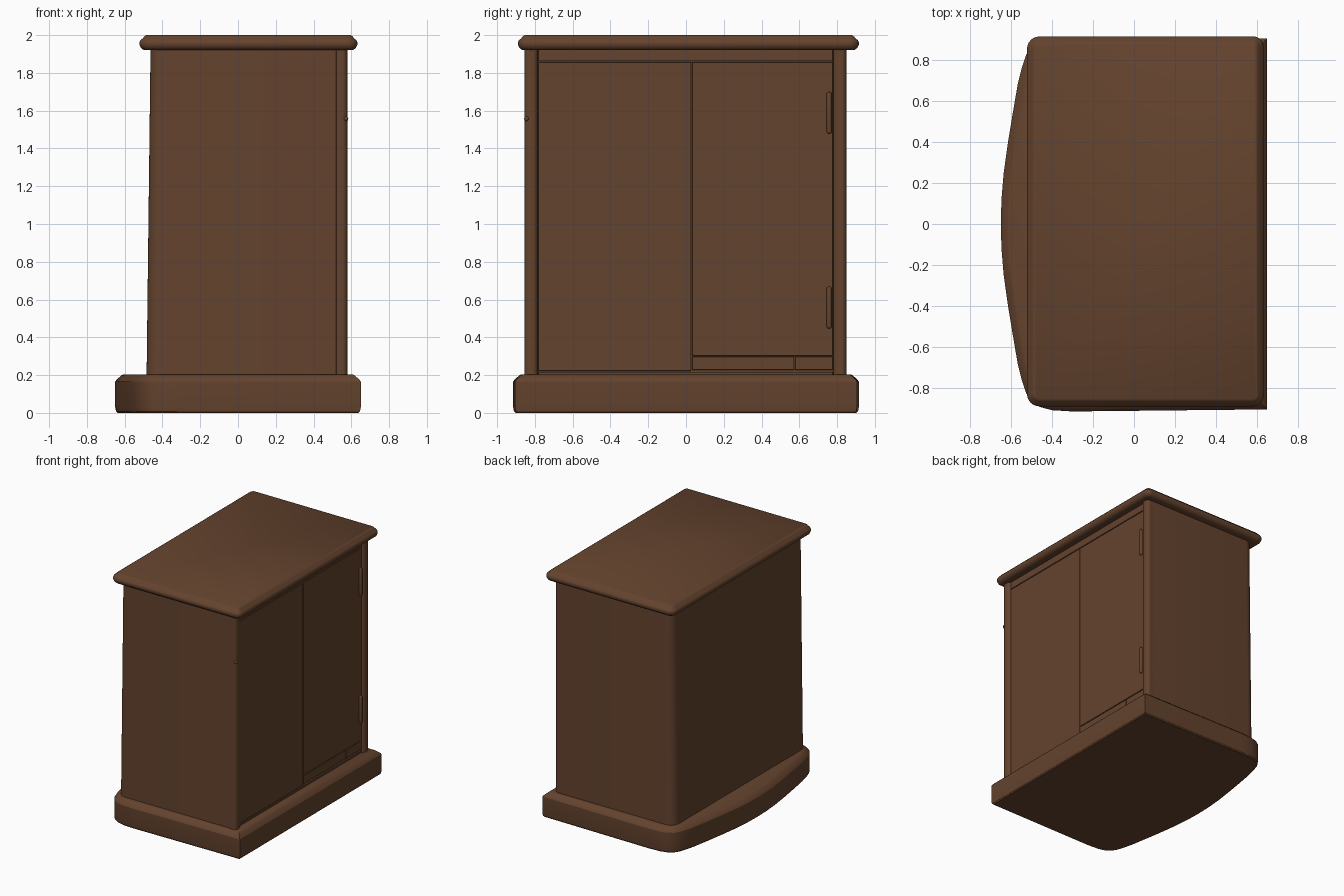
import bpy, bmesh, math
from mathutils import Vector

if "Cube" in bpy.data.objects:
    bpy.data.objects.remove(bpy.data.objects["Cube"])

wood = bpy.data.materials.new("brown wood")
wood.diffuse_color = (0.127, 0.056, 0.027, 1)
wood.use_nodes = True
wood.node_tree.nodes["Principled BSDF"].inputs["Base Color"].default_value = wood.diffuse_color


def finish(obj, angle=35):
    obj.data.materials.append(wood)
    bpy.ops.object.select_all(action='DESELECT')
    obj.select_set(True)
    bpy.context.view_layer.objects.active = obj
    bpy.ops.object.shade_smooth_by_angle(angle=math.radians(angle))
    return obj


def make(name, bm):
    bmesh.ops.recalc_face_normals(bm, faces=bm.faces)
    me = bpy.data.meshes.new(name)
    bm.to_mesh(me)
    bm.free()
    obj = bpy.data.objects.new(name, me)
    bpy.context.collection.objects.link(obj)
    return obj


def rounded_rect(x0, x1, y0, y1, r_left, r_right, n=8):
    """Counter-clockwise outline with its own radius on each x side."""
    pts = []
    for sx, sy, r, a0 in ((1, 1, r_right, 0), (-1, 1, r_left, 90),
                          (-1, -1, r_left, 180), (1, -1, r_right, 270)):
        cx = x1 - r if sx > 0 else x0 + r
        cy = y1 - r if sy > 0 else y0 + r
        for i in range(n + 1):
            a = math.radians(a0 + 90 * i / n)
            pts.append((cx + r * math.cos(a), cy + r * math.sin(a)))
    return pts


def inset(pts, d):
    """Move a counter-clockwise outline inward by d."""
    out, n = [], len(pts)
    for i in range(n):
        p, a, b = Vector(pts[i]), Vector(pts[i - 1]), Vector(pts[(i + 1) % n])
        e, f = (p - a).normalized(), (b - p).normalized()
        n1, n2 = Vector((-e.y, e.x)), Vector((-f.y, f.x))
        out.append(p + (n1 + n2) * d / (1 + n1.dot(n2)))
    return out


def loft(name, outline, profile):
    """Stack the outline along a profile of (inset, z)."""
    bm = bmesh.new()
    rings = [[bm.verts.new((p[0], p[1], z)) for p in inset(outline, d)]
             for d, z in profile]
    n = len(outline)
    for lo, hi in zip(rings, rings[1:]):
        for i in range(n):
            j = (i + 1) % n
            bm.faces.new((lo[i], lo[j], hi[j], hi[i]))
    bm.faces.new(rings[0][::-1])
    bm.faces.new(rings[-1])
    return make(name, bm)


def box(name, x, y, z, bevel, segments=1):
    bm = bmesh.new()
    bmesh.ops.create_cube(bm, size=1)
    for v in bm.verts:
        v.co = [r[0] if c < 0 else r[1] for c, r in zip(v.co, (x, y, z))]
    bmesh.ops.bevel(bm, geom=bm.edges[:], offset=bevel, segments=segments,
                    profile=0.5, affect='EDGES')
    return finish(make(name, bm))


# plinth with a bowed back edge and chamfered top
half = [(0.65, 0.905), (-0.30, 0.915), (-0.40, 0.909), (-0.46, 0.893),
        (-0.50, 0.866), (-0.527, 0.825), (-0.547, 0.765), (-0.568, 0.68),
        (-0.592, 0.54), (-0.615, 0.40), (-0.636, 0.25), (-0.647, 0.12)]
plinth = half + [(-0.65, 0)] + [(x, -y) for x, y in half[::-1]]
finish(loft("plinth", plinth, [(0.012, 0), (0.004, 0.008), (0, 0.03), (0, 0.165),
                               (0.006, 0.175), (0.032, 0.198), (0.04, 0.202)]), 30)

# cabinet body, narrowing a little towards the top
body = loft("cabinet_body", rounded_rect(-0.484, 0.545, -0.85, 0.85, 0.07, 0.004),
            [(0, 0.195), (0, 1.93)])
for v in body.data.vertices:
    if v.co.x < 0 and v.co.z > 1:
        v.co.x += 0.021
finish(body)

# lid with a rounded rim
finish(loft("lid", rounded_rect(-0.522, 0.632, -0.89, 0.915, 0.06, 0.05),
            [(0.04, 1.92), (0.022, 1.922), (0.008, 1.932), (0, 1.948), (0, 1.962),
             (0.006, 1.974), (0.018, 1.982), (0.024, 1.992), (0.036, 2.0)]), 40)

# rounded corner posts
for side, y0, y1 in (("left", -0.855, -0.785), ("right", 0.78, 0.85)):
    finish(loft(side + "_post", rounded_rect(0.52, 0.579, y0, y1, 0.004, 0.027),
                [(0, 0.195), (0, 1.93)]))

# doors and rails, separated by narrow seams
g = 0.0025
for name, y0, y1, z0, z1 in (
        ("left_door", -0.785, 0.03, 0.22, 1.86),
        ("right_door", 0.03, 0.78, 0.30, 1.86),
        ("top_rail", -0.785, 0.78, 1.86, 1.925),
        ("lower_panel", 0.03, 0.575, 0.225, 0.30),
        ("lower_panel_end", 0.575, 0.78, 0.225, 0.30),
        ("bottom_rail", -0.785, 0.78, 0.195, 0.22)):
    box(name, (0.53, 0.56), (y0 + g, y1 - g), (z0 + g, z1 - g), 0.0015)

# hinges on the right door
for name, z0 in (("lower_hinge", 0.447), ("upper_hinge", 1.478)):
    box(name, (0.55, 0.578), (0.745, 0.771), (z0, z0 + 0.222), 0.011, 3)

# small catch on the left post
bm = bmesh.new()
bmesh.ops.create_uvsphere(bm, u_segments=16, v_segments=10, radius=0.013)
bmesh.ops.translate(bm, verts=bm.verts, vec=(0.571, -0.844, 1.557))
finish(make("catch_knob", bm), 60)
